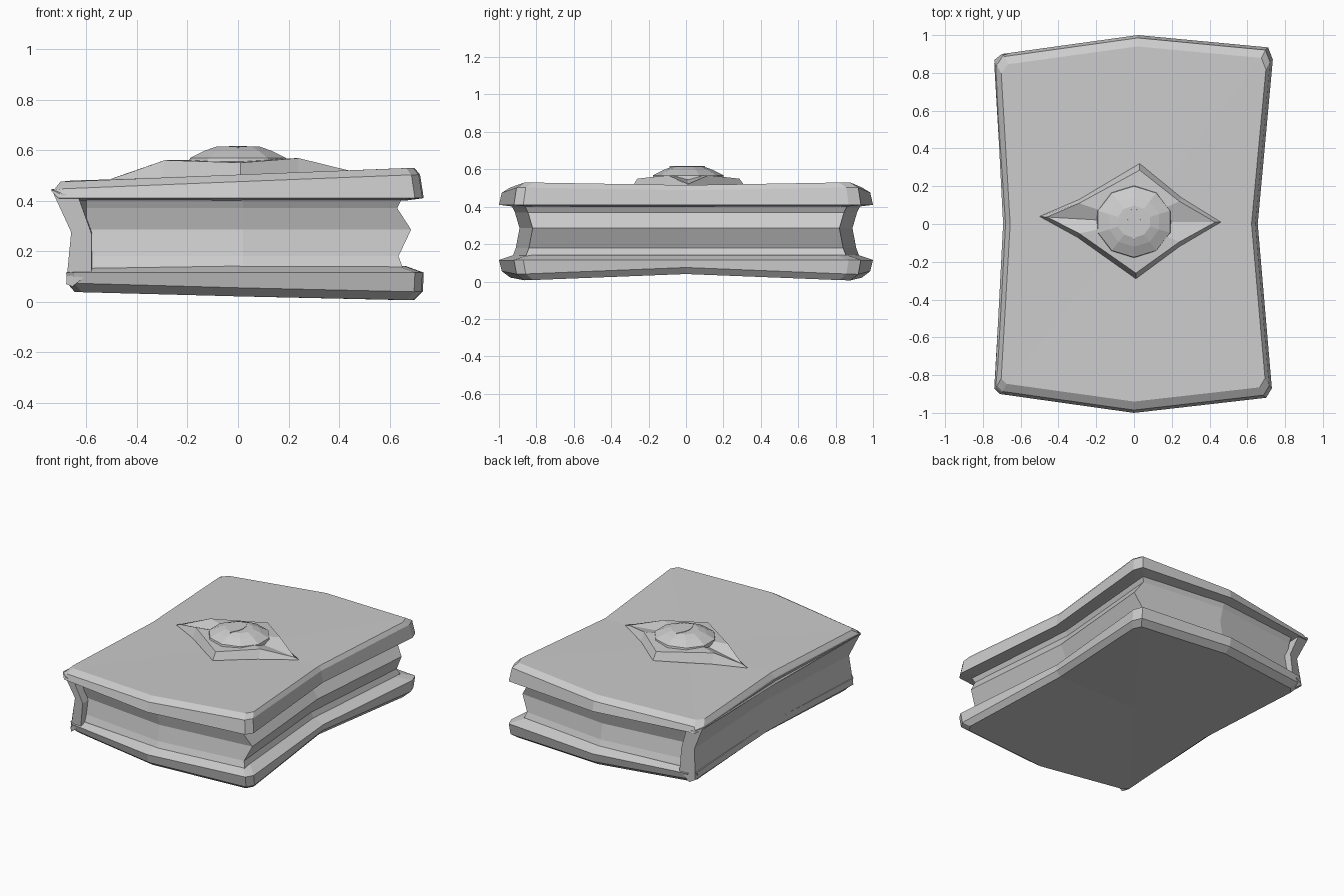
import bpy, bmesh, math

if "Cube" in bpy.data.objects:
    bpy.data.objects.remove(bpy.data.objects["Cube"])


def loft(name, rings, cap_end=None, cap_start=None):
    """Skin closed rings of points; cap with a fan to a point or a plain face."""
    bm = bmesh.new()
    vs = [[bm.verts.new(p) for p in r] for r in rings]
    n = len(rings[0])
    for a, b in zip(vs, vs[1:]):
        for i in range(n):
            j = (i + 1) % n
            bm.faces.new((a[i], a[j], b[j], b[i]))
    for ring, tip in ((vs[0], cap_start), (vs[-1], cap_end)):
        if tip is None:
            bm.faces.new(ring)
        else:
            c = bm.verts.new(tip)
            for i in range(n):
                bm.faces.new((ring[i], ring[(i + 1) % n], c))
    bmesh.ops.recalc_face_normals(bm, faces=bm.faces)
    me = bpy.data.meshes.new(name)
    bm.to_mesh(me)
    bm.free()
    ob = bpy.data.objects.new(name, me)
    bpy.context.collection.objects.link(ob)
    return ob


# Waisted outline shared by both covers
OUTLINE = [(.70, -.92), (.73, -.87), (.655, 0), (.735, .87), (.71, .935), (.02, 1),
           (-.70, .90), (-.74, .85), (-.69, 0), (-.74, -.87), (-.71, -.90), (0, -1)]


def top_z(x, y):
    return .498 + .028 * x + abs(y) / .9 * (.0045 + .012 * x)


def low_z(x, y):
    return max(0, .04 - abs(y) / .9 * (.018 + .025 * x))


def ring(pts, sx, sy, zf):
    return [(x * sx, y * sy, zf(x * sx, y * sy)) for x, y in pts]


# Top cover
loft("top_cover", [
    ring(OUTLINE, .90, .92, lambda x, y: .40),
    ring(OUTLINE, 1, 1, lambda x, y: .44 if x < -.72 else .41),
    ring(OUTLINE, .98, .985, lambda x, y: top_z(x, y) - .028),
    ring(OUTLINE, .95, .94, top_z)],
    cap_end=(0, 0, top_z(0, 0)), cap_start=(0, 0, .40))

# Bottom cover, pulled in on the spine side
LOW = [(x + .06 if x < -.5 else x, y) for x, y in OUTLINE]
loft("bottom_cover", [
    ring(LOW, .95, .94, low_z),
    ring(LOW, .995, .985, lambda x, y: low_z(x, y) + .035),
    ring(LOW, 1, 1, lambda x, y: .115),
    ring(LOW, .90, .92, lambda x, y: .142)],
    cap_end=(0, 0, .142), cap_start=(0, 0, low_z(0, 0)))

# Page block: (z, fore edge x, end y at the middle)
rings = []
for z, xr, ym in [(.11, .655, .93), (.14, .65, .925), (.18, .635, .91),
                  (.285, .685, .89), (.37, .63, .915), (.41, .65, .935)]:
    yc = ym - .07
    rings.append([(xr, -yc, z), (xr - .07, 0, z), (xr, yc, z), (.02, ym, z),
                  (-.60, yc, z), (-.57, 0, z), (-.60, -yc, z), (0.02, -ym, z)])
loft("pages", rings, cap_end=(0, 0, .41), cap_start=(0, 0, .11))

# Spine: folded strip swept along y, pinched at the middle
SECTION = [(-.738, .445, .87), (-.66, .275, .85), (-.68, .07, .87),
           (-.655, .06, .90), (-.58, .12, .90), (-.58, .27, .88),
           (-.63, .41, .90), (-.70, .43, .90)]
loft("spine", [[(x + dx, y * s, z) for x, z, y in SECTION]
               for s, dx in ((-1, 0), (0, .045), (1, 0))])

# Eye-shaped plate with tapering tips
base = [(-.50, .04), (-.29, .13), (.03, .32), (.25, .14),
        (.46, .01), (.24, -.12), (.01, -.29), (-.30, -.07)]
crown = [(-.46, .037, .50), (-.29, .11, .56), (.03, .285, .55), (.24, .12, .568),
         (.43, .01, .521), (.24, -.095, .568), (.01, -.26, .55), (-.29, -.05, .56)]
loft("eye_plate", [ring(base, 1, 1, lambda x, y: top_z(x, y) - .03),
                   ring(base, 1, 1, lambda x, y: top_z(x, y) + .003), crown],
     cap_end=(0, .01, .563))

# Ten-sided domed iris
loft("iris", [[(r * math.cos(a), .012 + r * .94 * math.sin(a), z)
               for a in (math.pi / 2 + k * math.pi / 5 for k in range(10))]
              for r, z in ((.205, .545), (.20, .568), (.14, .597), (.09, .614))])

# Slit pupil
slit = [(0, .105), (-.03, .05), (-.036, .01), (-.03, -.03),
        (0, -.09), (.03, -.03), (.036, .01), (.03, .05)]
loft("pupil", [ring(slit, 1, 1, lambda x, y: .60),
               ring(slit, .97, .97, lambda x, y: .617)])
